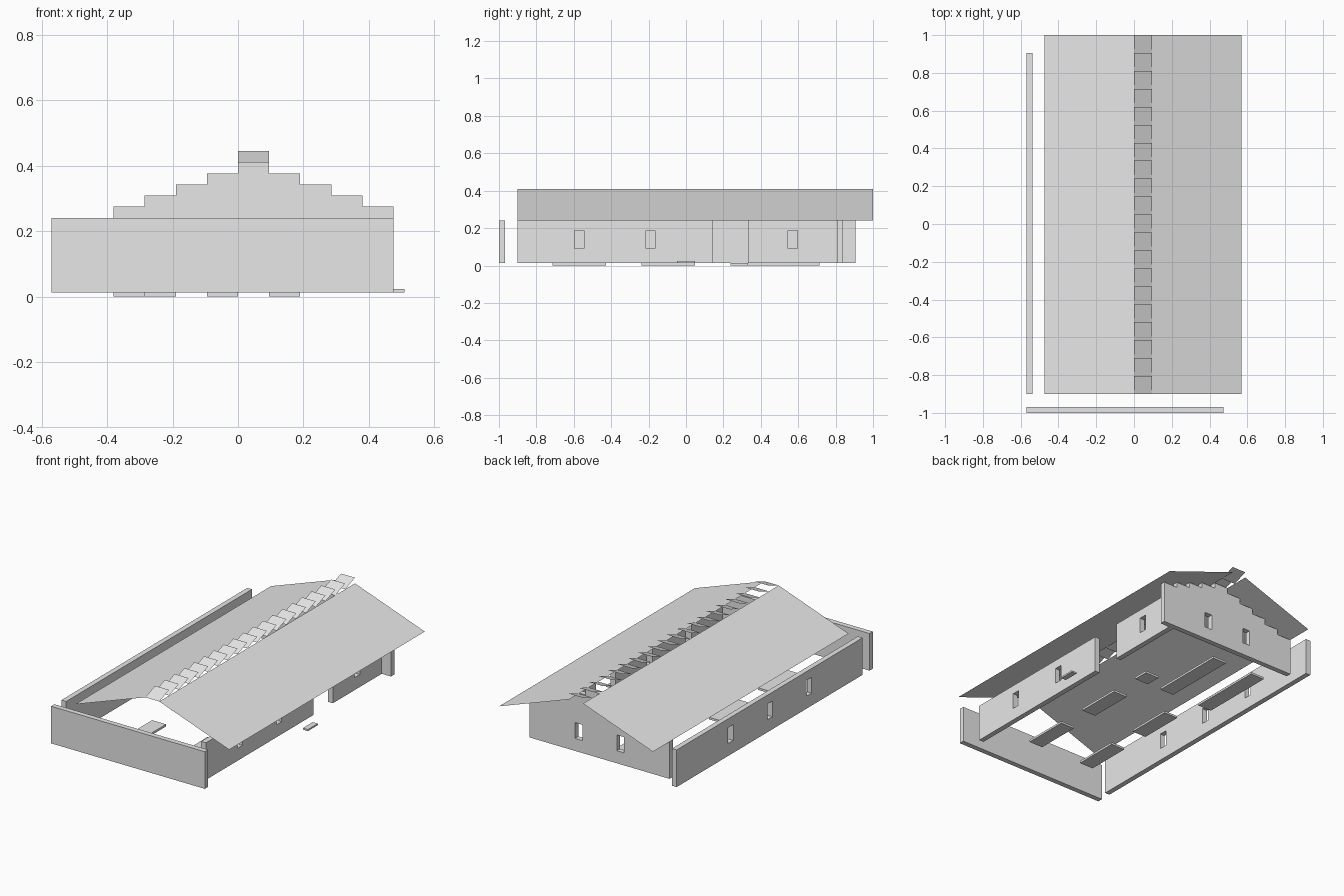
import bpy, bmesh

cube = bpy.data.objects.get("Cube")
if cube:
    bpy.data.objects.remove(cube, do_unlink=True)

GREY = (0.8, 0.8, 0.8, 1)
mat = bpy.data.materials.new("plain light grey")
mat.use_nodes = True
mat.diffuse_color = GREY
mat.node_tree.nodes["Principled BSDF"].inputs["Base Color"].default_value = GREY

CELL = 0.095            # planning grid
THICK = 0.032           # wall thickness
BASE, EAVE, RIDGE = 0.013, 0.241, 0.41


def add_object(name, bm):
    mesh = bpy.data.meshes.new(name)
    bm.to_mesh(mesh)
    bm.free()
    mesh.materials.append(mat)
    obj = bpy.data.objects.new(name, mesh)
    bpy.context.collection.objects.link(obj)
    return obj


def prism(name, points, push):
    """Extrude a flat outline along a vector."""
    bm = bmesh.new()
    face = bm.faces.new([bm.verts.new(p) for p in points])
    out = bmesh.ops.extrude_face_region(bm, geom=[face])
    moved = [g for g in out["geom"] if isinstance(g, bmesh.types.BMVert)]
    bmesh.ops.translate(bm, verts=moved, vec=push)
    bmesh.ops.recalc_face_normals(bm, faces=bm.faces)
    return add_object(name, bm)


def box(name, x0, x1, y0, y1, z0, z1):
    corners = [(x0, y0, z0), (x1, y0, z0), (x1, y1, z0), (x0, y1, z0)]
    return prism(name, corners, (0, 0, z1 - z0))


def sheet(name, quads):
    bm = bmesh.new()
    for quad in quads:
        bm.faces.new([bm.verts.new(p) for p in quad])
    return add_object(name, bm)


def cut_windows(wall, centres):
    """Cut window openings right through a wall."""
    for x, y in centres:
        cutter = box("window_cutter", x - 0.025, x + 0.025, y - 0.025, y + 0.025, 0.09, 0.187)
        # Stretch the cutter across the wall's thin direction
        thin = 0 if wall.dimensions.x < wall.dimensions.y else 1
        centre = (x, y)[thin]
        for v in cutter.data.vertices:
            v.co[thin] = centre + (v.co[thin] - centre) * 3
        cutter.hide_render = True
        mod = wall.modifiers.new("window", 'BOOLEAN')
        mod.operation = 'DIFFERENCE'
        mod.solver = 'EXACT'
        mod.object = cutter
        bpy.context.view_layer.objects.active = wall
        bpy.ops.object.modifier_apply(modifier=mod.name)
        bpy.data.objects.remove(cutter, do_unlink=True)


# Perimeter walls
box("front_wall", -0.57, 5 * CELL, -1, -1 + THICK, BASE, EAVE)
right_wall = box("outer_long_wall", -0.57, -0.57 + THICK, -0.9, 0.905, BASE, EAVE)
entry_wall = box("entry_wall_front", 0.38, 0.38 + THICK, -0.9, 0.1425, BASE, EAVE)
entry_back = box("entry_wall_back", 0.38, 0.38 + THICK, 0.3325, 0.807, BASE, EAVE)

# Stepped back gable, rising from the eaves to the ridge
rise = (RIDGE - EAVE) / 5
outline = [(-5 * CELL, BASE), (5 * CELL, BASE)]
for i in range(5):
    top = EAVE + (i + 1) * rise
    outline += [((5 - i) * CELL, top), ((4 - i) * CELL, top)]
for i in reversed(range(5)):
    if i < 4:
        outline.append(((i - 4) * CELL, EAVE + (i + 1) * rise))
    outline.append(((i - 4) * CELL, EAVE + i * rise))
outline.append((-5 * CELL, EAVE))
# Drop the doubled point at the top of the gable
outline = [p for i, p in enumerate(outline) if p != outline[i - 1]]
gable = prism("back_gable", [(x, 0.807, z) for x, z in outline], (0, THICK, 0))

bpy.context.view_layer.update()
half = THICK / 2
cut_windows(right_wall, [(-0.57 + half, k * 4 * CELL) for k in (-1, 0, 1)])
cut_windows(entry_wall, [(0.38 + half, k * CELL) for k in (-6, -2)])
cut_windows(entry_back, [(0.38 + half, 6 * CELL)])
cut_windows(gable, [(s * 1.5 * CELL, 0.807 + half) for s in (-1, 1)])

# Thin roof slopes either side of the open ridge
Y0, Y1 = -0.9, 1.0
sheet("roof_right_slope", [[(-0.475, Y0, EAVE), (0, Y0, RIDGE), (0, Y1, RIDGE), (-0.475, Y1, EAVE)]])
sheet("roof_left_slope", [[(CELL, Y0, RIDGE), (0.57, Y0, EAVE), (0.57, Y1, EAVE), (CELL, Y1, RIDGE)]])

# Tilted louvres along the ridge
louvres = []
for i in range(20):
    y = Y0 + i * CELL
    louvres.append([(0, y, RIDGE), (CELL, y, RIDGE),
                    (CELL, y + CELL, RIDGE + 0.035), (0, y + CELL, RIDGE + 0.035)])
sheet("ridge_louvres", louvres)

# Floor slabs, each one grid cell wide: (left cell, first y, length in cells)
slabs = [(1, -0.7125, 3), (-3, -0.7125, 3), (1, -0.2375, 3), (-3, -0.2375, 3),
         (-1, 0.2375, 5), (-4, 0.2375, 5), (1, 0.2375, 1)]
for column, y, cells in slabs:
    box("floor_slab", column * CELL, (column + 1) * CELL, y, y + cells * CELL, 0, BASE)

# Loose step outside the entry
box("entry_step", 0.475, 0.509, -CELL / 2, CELL / 2, BASE, 0.023)
